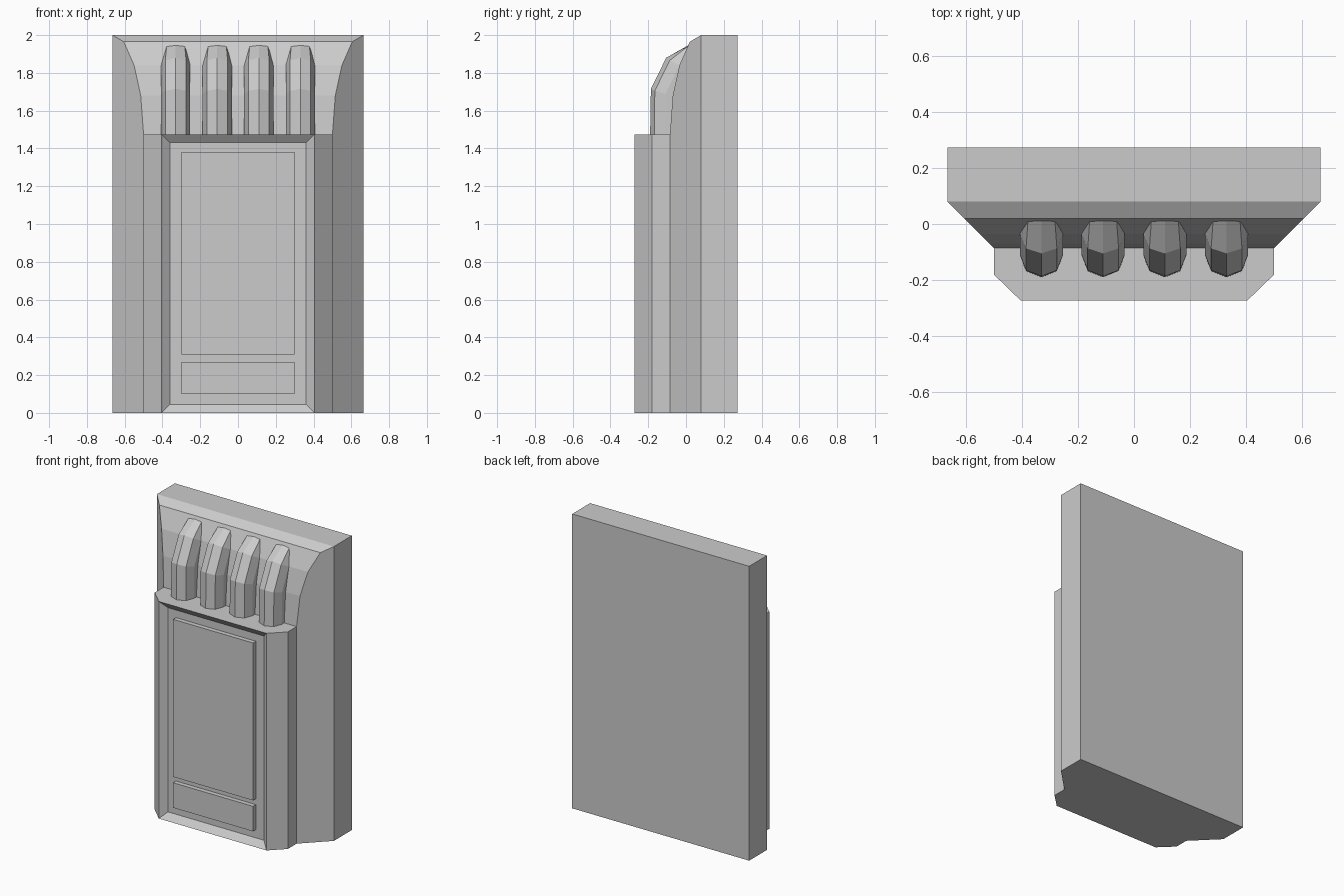
import bpy, bmesh

if "Cube" in bpy.data.objects:
    bpy.data.objects.remove(bpy.data.objects["Cube"])


def finish(name, bm):
    bmesh.ops.remove_doubles(bm, verts=bm.verts, dist=0.0005)
    bmesh.ops.dissolve_degenerate(bm, edges=bm.edges, dist=0.0005)
    bmesh.ops.dissolve_limit(bm, angle_limit=0.01, verts=bm.verts, edges=bm.edges)
    bmesh.ops.recalc_face_normals(bm, faces=bm.faces)
    mesh = bpy.data.meshes.new(name)
    bm.to_mesh(mesh)
    bm.free()
    obj = bpy.data.objects.new(name, mesh)
    bpy.context.collection.objects.link(obj)
    return obj


def loft(rings):
    """Skin a stack of equal-length point rings and cap both ends."""
    bm = bmesh.new()
    loops = [[bm.verts.new(p) for p in ring] for ring in rings]
    n = len(loops[0])
    for a, b in zip(loops, loops[1:]):
        for i in range(n):
            j = (i + 1) % n
            bm.faces.new((a[i], a[j], b[j], b[i]))
    bm.faces.new(loops[0][::-1])
    bm.faces.new(loops[-1])
    bmesh.ops.recalc_face_normals(bm, faces=bm.faces)
    return bm


def mirrored(half):
    """Complete a right-hand outline (front to back) with its left half."""
    return half + [(-x, y, z) for x, y, z in reversed(half) if x > 0]


# Main slab: 45 degree flanks, front curving back towards the top
front_profile = [(-0.085, 0), (-0.085, 1.475), (-0.07, 1.68),
                 (-0.035, 1.84), (0.02, 1.965), (0.08, 2.0)]
finish("main_slab", loft([
    mirrored([(0.585 + y, y, z), (0.665, 0.08, z), (0.665, 0.272, z)])
    for y, z in front_profile]))

# Front housing with chamfered corners and a bevelled recess
bm = loft([mirrored([(0.405, -0.272, z), (0.5, -0.18, z), (0.5, -0.085, z)])
           for z in (0, 1.475)])
bm.normal_update()
front = min(bm.faces, key=lambda f: f.calc_center_median().y)
bmesh.ops.inset_region(bm, faces=[front], thickness=0.062, depth=-0.035)
finish("front_housing", bm)

# Two raised plates inside the recess
for name, z0, z1 in (("large_plate", 0.31, 1.38), ("small_plate", 0.10, 0.27)):
    finish(name, loft([mirrored([(0.3, -0.268, z), (0.3, -0.23, z)])
                       for z in (z0, z1)]))

# Four faceted ribs bending back into the slab
rib_rings = [
    [(0, -0.19, 1.475), (0.055, -0.168, 1.475), (0.077, -0.112, 1.475), (0.077, 0.05, 1.475)],
    [(0, -0.186, 1.715), (0.055, -0.165, 1.705), (0.077, -0.108, 1.69), (0.077, 0.05, 1.69)],
    [(0, -0.105, 1.88), (0.055, -0.087, 1.865), (0.077, -0.035, 1.84), (0.077, 0.05, 1.84)],
    [(0, 0.012, 1.946), (0.048, 0.012, 1.942), (0.058, 0.015, 1.925), (0.058, 0.05, 1.925)],
]
for i, cx in enumerate((-0.33, -0.11, 0.11, 0.33)):
    rib = finish(f"rib_{i + 1}", loft([mirrored(r) for r in rib_rings]))
    rib.location.x = cx
